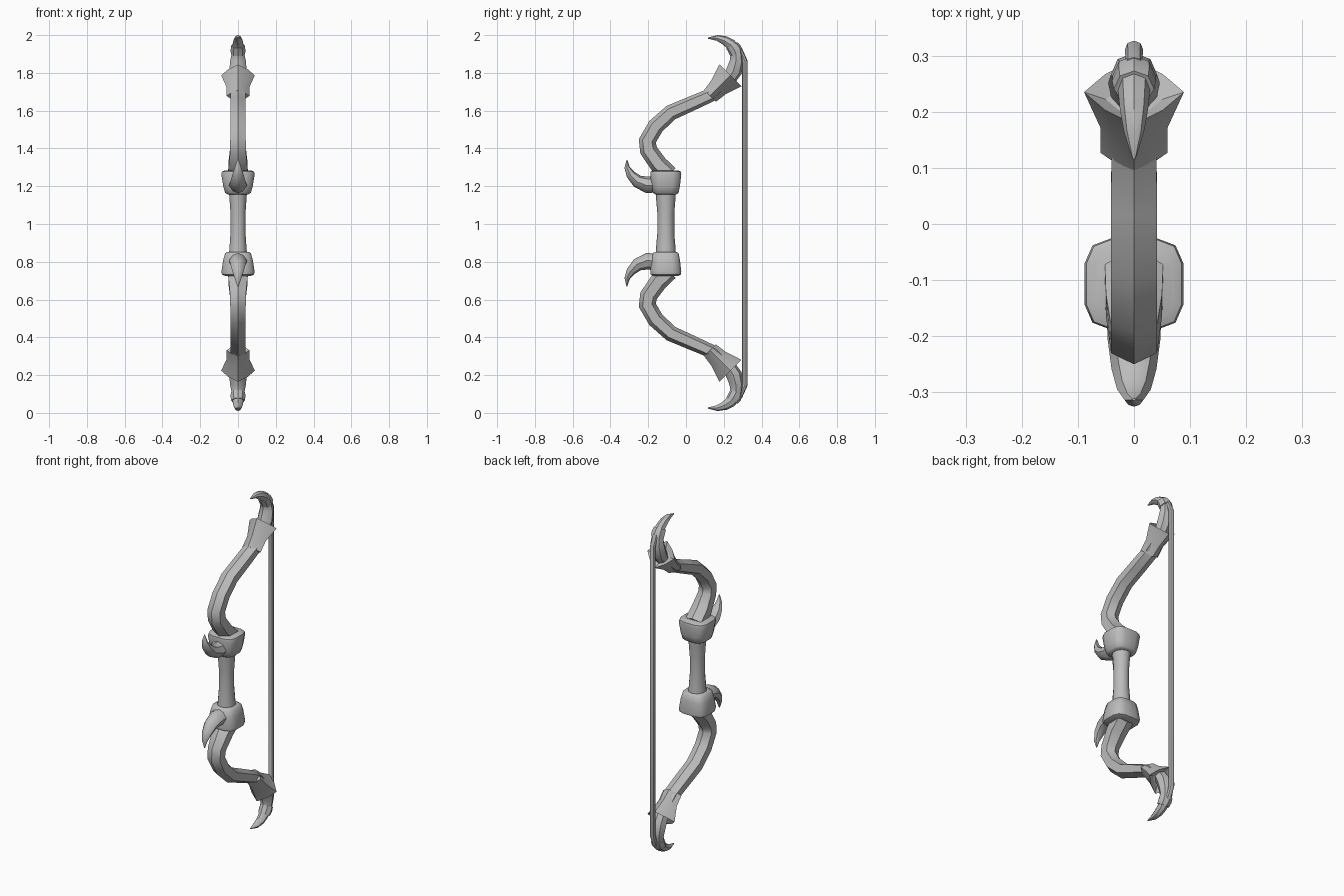
import bpy, bmesh, math
from mathutils import Vector

cube = bpy.data.objects.get("Cube")
if cube:
    bpy.data.objects.remove(cube)

MID = 1.005  # height of the plane between the upper and lower halves

grey = bpy.data.materials.new("plain grey")
grey.use_nodes = True
COLOUR = (0.5, 0.5, 0.5, 1)
grey.diffuse_color = COLOUR
grey.node_tree.nodes["Principled BSDF"].inputs["Base Color"].default_value = COLOUR


def ngon(n):
    return [(math.cos(math.tau * i / n), math.sin(math.tau * i / n)) for i in range(n)]


# Unit cross-sections as (bending direction, sideways)
RIDGED = [(1, 0), (.55, 1), (-.55, 1), (-1, 0), (-.55, -1), (.55, -1)]
HORN = [(1, 0), (.75, .6), (.1, 1), (-.7, .7), (-1, 0), (-.7, -.7), (.1, -1), (.75, -.6)]
STAR = [(1, 0), (.55, .58), (0, 1), (-.55, .58), (-1, 0), (-.55, -.58), (0, -1), (.55, -.58)]
quarter = [(1, .45), (.84, .84), (.45, 1)]
BLOCK = quarter + [(-b, a) for a, b in quarter] + [(-a, -b) for a, b in quarter] + [(b, -a) for a, b in quarter]


def sweep(name, path, section, axis=None, mirror=True, angle=40):
    """Loft a section along (y, z, depth, width) points in the x = 0 plane."""
    bm = bmesh.new()
    centres = [Vector((0, p[0], p[1] - MID)) for p in path]
    rings = []
    for i, (y, z, depth, width) in enumerate(path):
        if axis:
            t = Vector((0, *axis)).normalized()
        else:
            near = [(centres[j + 1] - centres[j]).normalized()
                    for j in (i - 1, i) if 0 <= j < len(path) - 1]
            t = sum(near, Vector()).normalized()
        n = Vector((0, -t.z, t.y))
        rings.append([bm.verts.new(centres[i] + n * depth * a + Vector((width * b, 0, 0)))
                      for a, b in section])
    k = len(section)
    for lo, hi in zip(rings, rings[1:]):
        for j in range(k):
            bm.faces.new((lo[j], lo[(j + 1) % k], hi[(j + 1) % k], hi[j]))
    bm.faces.new(rings[0][::-1])
    bm.faces.new(rings[-1])
    bmesh.ops.recalc_face_normals(bm, faces=bm.faces)
    mesh = bpy.data.meshes.new(name)
    bm.to_mesh(mesh)
    bm.free()
    mesh.materials.append(grey)
    ob = bpy.data.objects.new(name, mesh)
    ob.location.z = MID
    bpy.context.collection.objects.link(ob)
    bpy.ops.object.select_all(action='DESELECT')
    ob.select_set(True)
    bpy.context.view_layer.objects.active = ob
    bpy.ops.object.shade_smooth_by_angle(angle=math.radians(angle))
    if mirror:
        m = ob.modifiers.new("Mirror", 'MIRROR')
        m.use_axis = (False, False, True)
        m.use_mirror_merge = False
    return ob


# Waisted grip
sweep("grip", [(-.107, .82, .055, .052), (-.107, .88, .051, .047), (-.107, .95, .045, .042),
               (-.107, 1.06, .045, .042), (-.107, 1.13, .051, .047), (-.107, 1.19, .055, .052)],
      ngon(10), mirror=False)

# Rounded collars at both ends of the grip
sweep("grip_collars", [(-.107, 1.157, .056, .056), (-.107, 1.165, .068, .068), (-.107, 1.2, .075, .078),
                       (-.107, 1.262, .082, .088), (-.107, 1.277, .080, .085), (-.107, 1.284, .066, .07)],
      BLOCK, axis=(0, 1), angle=50)

# Curved spikes on the front of the collars
sweep("collar_spikes", [(-.13, 1.215, .046, .05), (-.205, 1.207, .044, .047), (-.257, 1.226, .034, .04),
                        (-.293, 1.262, .024, .030), (-.312, 1.30, .014, .017), (-.313, 1.34, .002, .003)],
      HORN)

# Curved limbs with a ridge along the front
sweep("limbs", [(-.085, 1.262, .045, .052), (-.145, 1.315, .048, .05), (-.198, 1.39, .047, .042),
                (-.205, 1.44, .046, .041), (-.16, 1.517, .044, .041), (-.08, 1.59, .042, .041),
                (.03, 1.638, .039, .041), (.148, 1.690, .036, .04), (.20, 1.74, .034, .036)],
      RIDGED)

# Flared pointed sockets, hollowed at the wide end
sweep("limb_sockets", [(.127, 1.678, .044, .060), (.172, 1.724, .053, .060),
                       (.235, 1.787, .082, .089), (.222, 1.774, .045, .05)],
      STAR, axis=(1, 1), angle=25)

# Horns growing out of the sockets, hooking forward
sweep("horn_bases", [(.225, 1.76, .035, .04), (.255, 1.81, .042, .046), (.268, 1.86, .037, .042),
                     (.267, 1.90, .033, .034), (.250, 1.932, .029, .030)], HORN)
sweep("horn_bands", [(.268, 1.902, .036, .038), (.258, 1.925, .037, .039), (.243, 1.946, .034, .036)],
      HORN, axis=(-.55, 1), angle=30)
sweep("horn_tips", [(.258, 1.925, .030, .030), (.236, 1.952, .029, .028), (.205, 1.972, .024, .025),
                    (.165, 1.985, .015, .018), (.116, 1.984, .003, .003)], HORN)

# Bowstring
sweep("string", [(.286, .085, .012, .015), (.312, .15, .015, .016),
                 (.312, 1.86, .015, .016), (.286, 1.925, .012, .015)], ngon(8), mirror=False)
